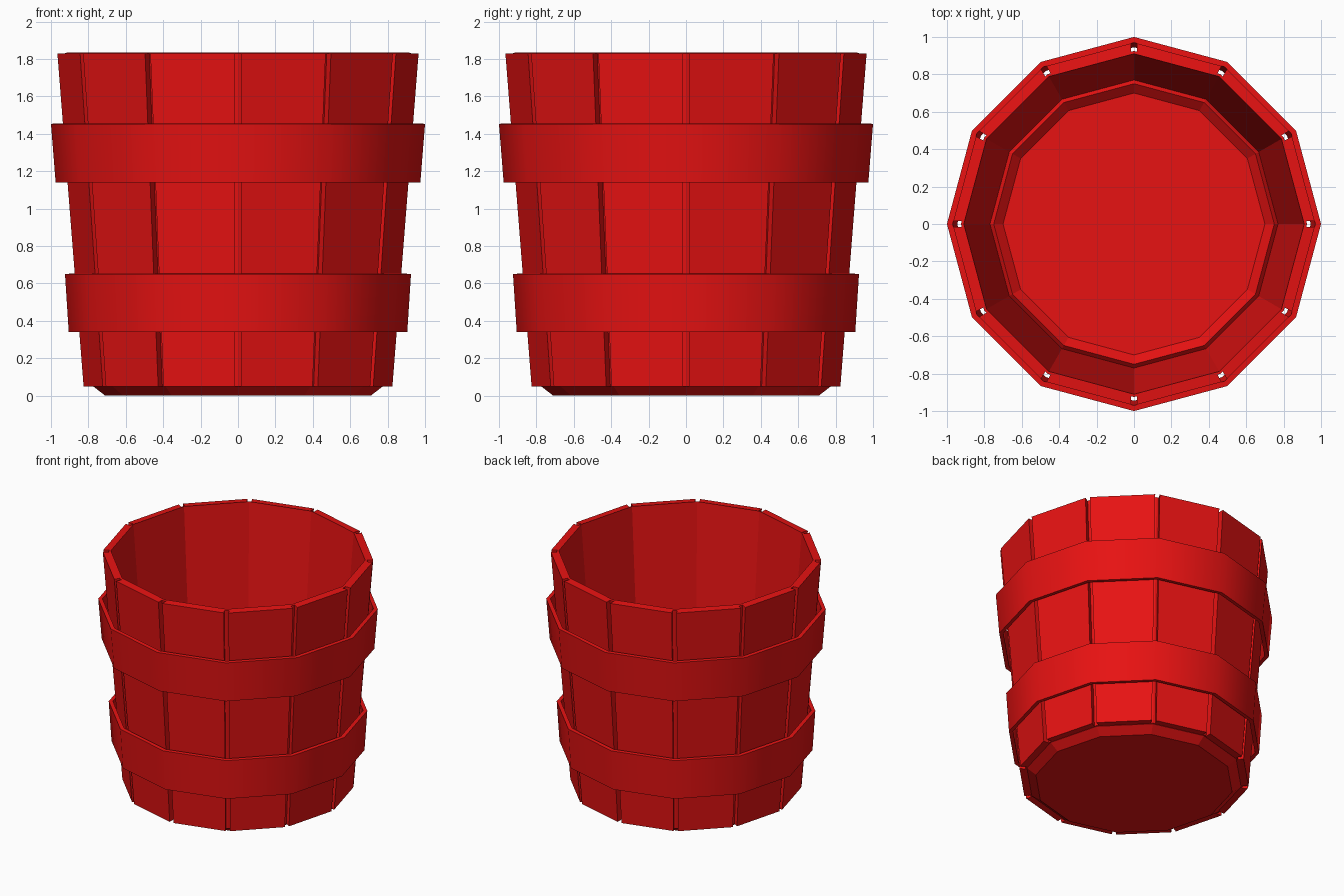
import bpy, bmesh
from math import cos, sin, pi, radians
from mathutils import Vector

if "Cube" in bpy.data.objects:
    bpy.data.objects.remove(bpy.data.objects["Cube"])

SIDES = 12
red = bpy.data.materials.new("red_paint")
red.diffuse_color = (0.8, 0.006, 0.006, 1)
red.use_nodes = True
red.node_tree.nodes["Principled BSDF"].inputs["Base Color"].default_value = red.diffuse_color


def ray(k):
    a = 2 * pi * k / SIDES
    return Vector((cos(a), sin(a), 0))


def finish(bm, name, smooth=False):
    bmesh.ops.remove_doubles(bm, verts=bm.verts, dist=1e-5)
    bmesh.ops.recalc_face_normals(bm, faces=bm.faces)
    me = bpy.data.meshes.new(name)
    bm.to_mesh(me)
    bm.free()
    me.materials.append(red)
    ob = bpy.data.objects.new(name, me)
    bpy.context.collection.objects.link(ob)
    if smooth:
        bpy.ops.object.select_all(action='DESELECT')
        bpy.context.view_layer.objects.active = ob
        ob.select_set(True)
        bpy.ops.object.shade_smooth_by_angle(angle=radians(40))
    return ob


def ring(name, profile, closed=True, smooth=False):
    """Turn an (r, z) profile into a 12-sided ring; open profiles get end caps."""
    bm = bmesh.new()
    loops = [[bm.verts.new(ray(k) * r + Vector((0, 0, z))) for k in range(SIDES)]
             for r, z in profile]
    pairs = list(zip(loops, loops[1:]))
    if closed:
        pairs.append((loops[-1], loops[0]))
    else:
        bm.faces.new(loops[0])
        bm.faces.new(loops[-1])
    for a, b in pairs:
        for k in range(SIDES):
            j = (k + 1) % SIDES
            bm.faces.new((a[k], a[j], b[j], b[k]))
    return finish(bm, name, smooth)


def stave_section(k, r, z, gap=0.017, depth=0.045, thick=0.06):
    """Outline of one stave, with a notch at each end of its outer face."""
    e0, e1 = ray(k), ray(k + 1)
    u = (e1 - e0).normalized() * gap
    floor, inner = r - depth, r - thick
    up = Vector((0, 0, z))
    lift = up + Vector((0, 0, 0.005))
    return [e0 * r + u + up, e1 * r - u + up, e1 * floor - u + up, e1 * floor + up,
            e1 * inner + lift, e0 * inner + lift, e0 * floor + up, e0 * floor + u + up]


# Flared wall of twelve staves, joined behind the grooves
bm = bmesh.new()
for k in range(SIDES):
    low = [bm.verts.new(p) for p in stave_section(k, 0.83, 0.05)]
    top = [bm.verts.new(p) for p in stave_section(k, 0.97, 1.83)]
    bm.faces.new(low)
    bm.faces.new(top)
    for i in range(8):
        if i in (3, 5):      # hidden joint between neighbouring staves
            continue
        j = (i + 1) % 8
        bm.faces.new((low[i], low[j], top[j], top[i]))
finish(bm, "stave_wall")

# Two hoops
for name, r0, z0, r1, z1 in (("lower_hoop", 0.905, 0.34, 0.925, 0.65),
                             ("upper_hoop", 0.975, 1.14, 1.0, 1.453)):
    t = 0.03
    ring(name, [(r0, z0), (r1, z1), (r1 - t, z1 + 0.002), (r0 - t, z0 + 0.002)], smooth=True)

# Shallow dish that closes the bottom
ring("base_dish", [(0.71, 0.0), (0.775, 0.05), (0.75, 0.08), (0.70, 0.035)], closed=False)
